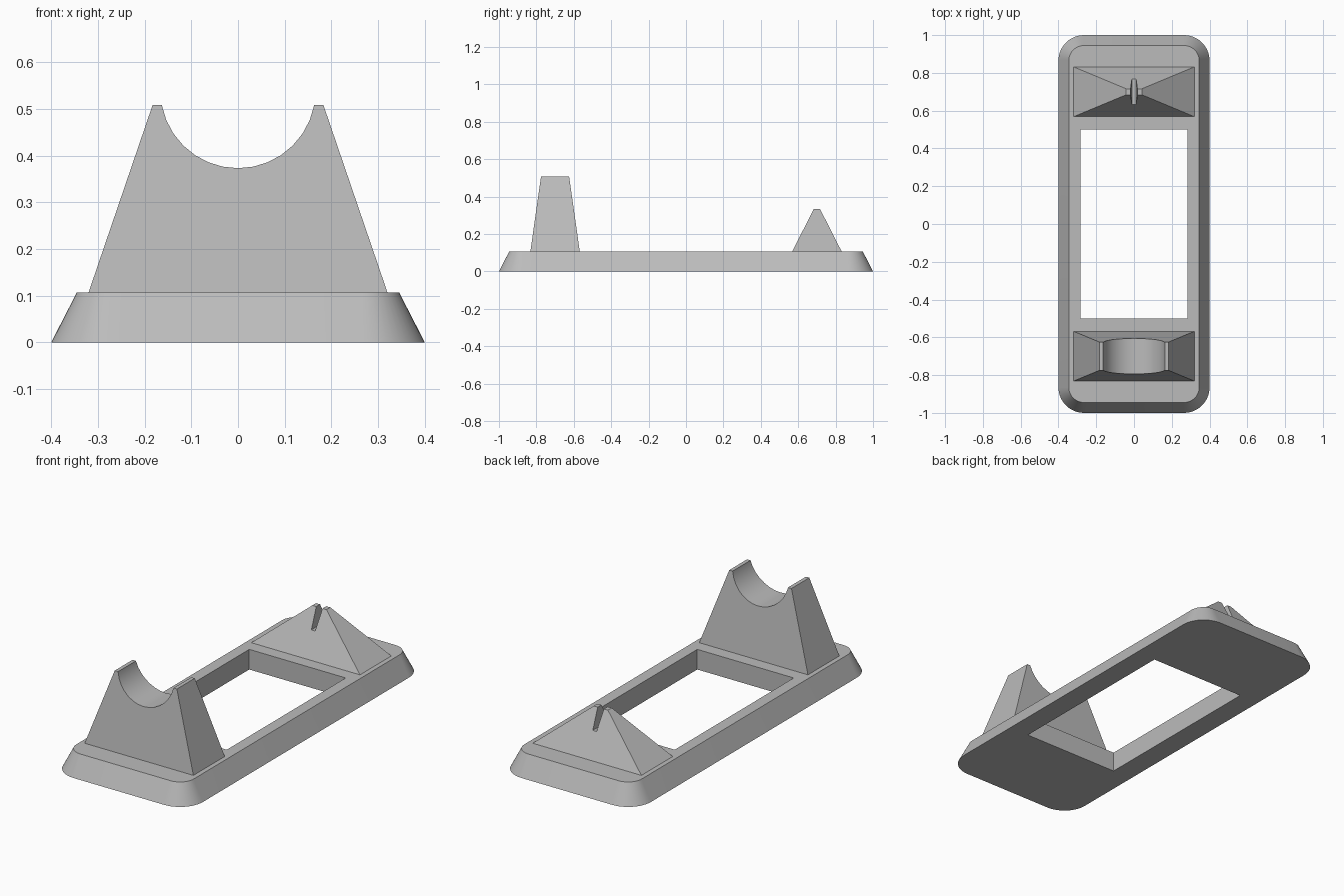
import bpy
import bmesh
from math import sin, cos, pi, radians
from mathutils import Vector

if "Cube" in bpy.data.objects:
    bpy.data.objects.remove(bpy.data.objects["Cube"])

GREY = (0.5, 0.5, 0.5, 1.0)
grey = bpy.data.materials.new("light grey")
grey.use_nodes = True
grey.diffuse_color = GREY
grey.node_tree.nodes["Principled BSDF"].inputs["Base Color"].default_value = GREY

BASE_TOP = 0.107


def loft(name, lower, upper):
    """Solid between two closed outlines with equal point counts."""
    bm = bmesh.new()
    a = [bm.verts.new(p) for p in lower]
    b = [bm.verts.new(p) for p in upper]
    n = len(a)
    for i in range(n):
        j = (i + 1) % n
        bm.faces.new((a[i], a[j], b[j], b[i]))
    bm.faces.new(a)
    bm.faces.new(b)
    bmesh.ops.recalc_face_normals(bm, faces=bm.faces)
    mesh = bpy.data.meshes.new(name)
    bm.to_mesh(mesh)
    bm.free()
    mesh.materials.append(grey)
    obj = bpy.data.objects.new(name, mesh)
    bpy.context.scene.collection.objects.link(obj)
    return obj


def rectangle(hx, hy, z, cy=0.0):
    return [Vector((sx * hx, cy + sy * hy, z))
            for sx, sy in ((-1, -1), (1, -1), (1, 1), (-1, 1))]


def rounded(hx, hy, r, z, steps=12):
    points = []
    for k, (sx, sy) in enumerate(((1, 1), (-1, 1), (-1, -1), (1, -1))):
        for i in range(steps + 1):
            t = (k + i / steps) * pi / 2
            points.append(Vector((sx * (hx - r) + r * cos(t),
                                  sy * (hy - r) + r * sin(t), z)))
    return points


def along_y(profile, y0, y1):
    """Two copies of an x-z profile, one at each y."""
    return [[Vector((x, y, z)) for x, z in profile] for y in (y0, y1)]


def select_only(obj):
    bpy.ops.object.select_all(action='DESELECT')
    obj.select_set(True)
    bpy.context.view_layer.objects.active = obj


def cut(obj, cutter):
    cutter.hide_render = True
    mod = obj.modifiers.new("cut", 'BOOLEAN')
    mod.operation = 'DIFFERENCE'
    mod.solver = 'EXACT'
    mod.object = cutter
    select_only(obj)
    bpy.ops.object.modifier_apply(modifier=mod.name)
    bpy.data.objects.remove(cutter)
    select_only(obj)
    bpy.ops.object.shade_smooth_by_angle(angle=radians(25))


# Base plate with sloped, rounded rim and a rectangular opening
base = loft("base_plate", rounded(0.4, 1.0, 0.135, 0),
            rounded(0.345, 0.945, 0.08, BASE_TOP))
cut(base, loft("opening_cutter", rectangle(0.284, 0.5, -0.1),
               rectangle(0.284, 0.5, 0.3)))

# Tall front support with a round cradle
front = loft("front_support", rectangle(0.32, 0.132, BASE_TOP, -0.7),
             rectangle(0.183, 0.075, 0.508, -0.7))
R = 0.166
circle = [(R * sin(i * pi / 16), 0.539 - R * cos(i * pi / 16)) for i in range(32)]
cut(front, loft("cradle_cutter", *along_y(circle, -1, -0.4)))

# Low rear support with a narrow tapered slot
rear = loft("rear_support", rectangle(0.32, 0.132, BASE_TOP, 0.7),
            rectangle(0.042, 0.016, 0.335, 0.7))
slot = [(-0.011, 0.233), (0.011, 0.233), (0.019, 0.345), (-0.019, 0.345)]
cut(rear, loft("slot_cutter", *along_y(slot, 0.4, 1)))
